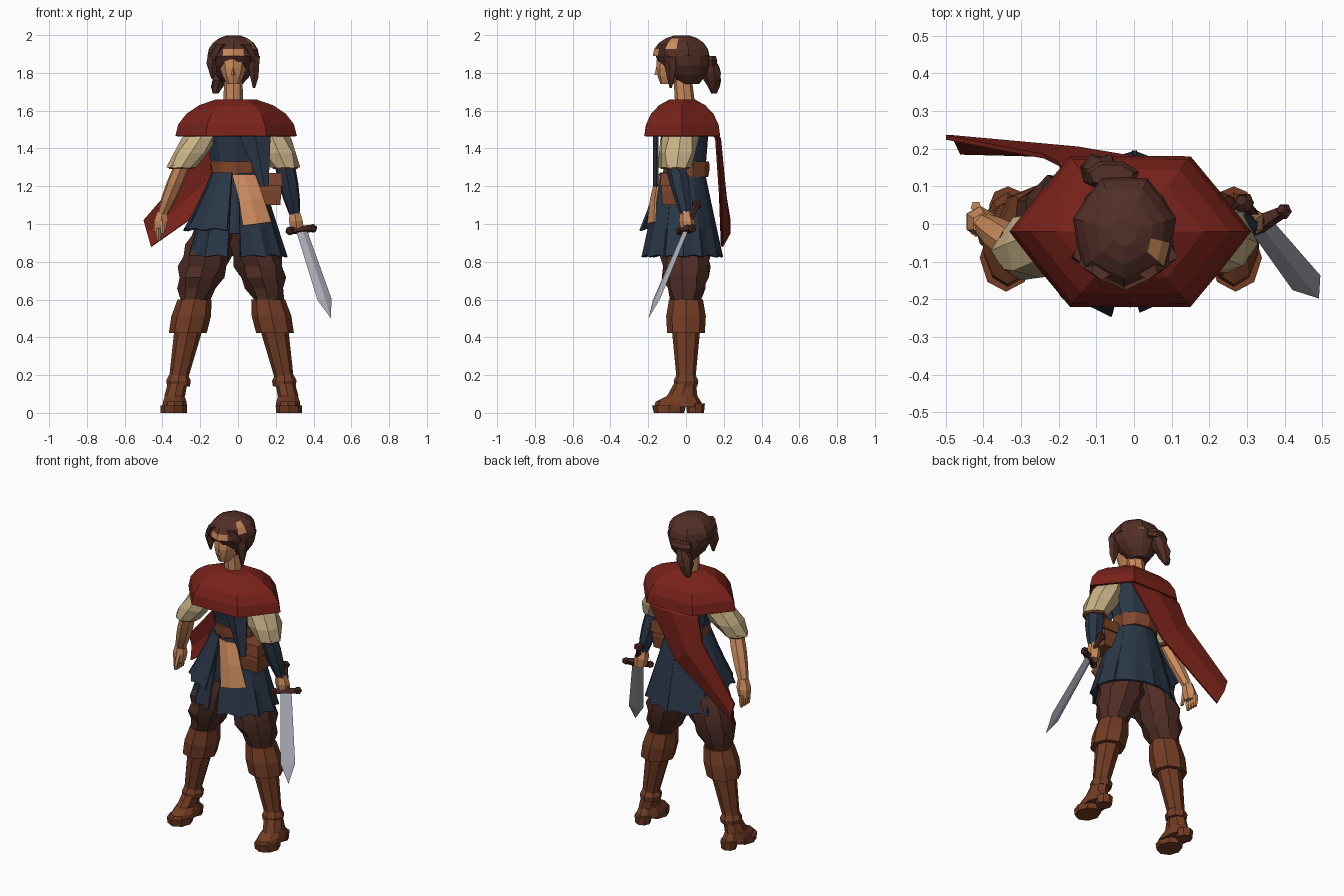
import bpy, bmesh, math
from mathutils import Vector, Matrix

cube = bpy.data.objects.get("Cube")
if cube:
    bpy.data.objects.remove(cube, do_unlink=True)


def colour(name, red, green, blue):
    material = bpy.data.materials.new(name)
    material.use_nodes = True
    material.diffuse_color = (red, green, blue, 1)
    shader = next(node for node in material.node_tree.nodes if node.type == 'BSDF_PRINCIPLED')
    shader.inputs["Base Color"].default_value = material.diffuse_color
    return material


cape_red = colour("cape red", .19, .016, .01)
navy = colour("navy cloth", .023, .038, .063)
skin = colour("skin tan", .6, .26, .11)
cream = colour("cream linen", .58, .45, .24)
boot_brown = colour("boot brown", .17, .046, .018)
leather = colour("belt leather", .21, .06, .024)
hair_brown = colour("hair brown", .085, .029, .02)
trouser_brown = colour("trouser brown", .08, .027, .019)
steel = colour("blade steel", .4, .41, .47)
hilt_brown = colour("hilt brown", .06, .02, .015)


def point(x, y, z):
    return Vector((x, y, z))


def build(name, rows, material, closed=True, base=True):
    """Join rows of points into a capped tube, or an open sheet."""
    count = len(rows[0])
    mesh = bmesh.new()
    grid = [[mesh.verts.new(p) for p in row] for row in rows]
    for lower, upper in zip(grid, grid[1:]):
        for i in range(count if closed else count - 1):
            j = (i + 1) % count
            mesh.faces.new((lower[i], lower[j], upper[j], upper[i]))
    if closed:
        mesh.faces.new(grid[-1])
        if base:
            mesh.faces.new(grid[0][::-1])
    bmesh.ops.recalc_face_normals(mesh, faces=mesh.faces)
    data = bpy.data.meshes.new(name)
    mesh.to_mesh(data)
    mesh.free()
    data.materials.append(material)
    part = bpy.data.objects.new(name, data)
    bpy.context.collection.objects.link(part)
    return part


def ring(centre, wide, deep, sides, ripple=0, turn=0):
    """Horizontal ellipse with its first corner to the front."""
    corners = []
    for i in range(sides):
        angle = math.tau * i / sides - math.pi / 2 + turn
        swell = 1 + ripple * (-1) ** i
        corners.append(centre + swell * point(wide * math.cos(angle), deep * math.sin(angle), 0))
    return corners


def taper(name, low, high, low_size, high_size, material, sides=8, steps=1, bulge=0, ripple=0, turn=0):
    """Tube between two points; a size is one radius or a width and depth."""
    sizes = [Vector((s, s)) if isinstance(s, float) else Vector(s) for s in (low_size, high_size)]
    rings = []
    for k in range(steps + 1):
        t = k / steps
        wide, deep = sizes[0].lerp(sizes[1], t) + Vector((bulge, bulge)) * math.sin(math.pi * t)
        rings.append(ring(low.lerp(high, t), wide, deep, sides, ripple * (-1) ** k, turn))
    return build(name, rings, material)


def dome(name, centre, wide, deep, height, material, sides, ripple, sweep):
    """Rounded cap, open below, ending at the sweep angle."""
    rings = []
    for k in range(5):
        angle = math.radians(sweep * k / 4)
        shrink = math.cos(angle)
        rings.append(ring(centre + point(0, 0, height * math.sin(angle)), wide * shrink, deep * shrink, sides, ripple))
    return build(name, rings, material, base=False)


def thicken(part):
    solid = part.modifiers.new("thickness", 'SOLIDIFY')
    solid.thickness, solid.offset = .012, 0


def strip(name, stations, material, fold):
    """Folded cloth through stations, each a centre and a half-width vector."""
    rows = []
    for centre, half in stations:
        rows.append((centre - half, centre + point(0, fold, 0), centre + half))
    thicken(build(name, rows, material, closed=False))


up = point(0, 0, 1)
stance = -.035

# Legs and boots
for side, s in (("right", -1), ("left", 1)):
    hip, knee, ankle, foot = (point(stance + s * out, y, z) for out, y, z in
                              ((.1, 0, .95), (.195, 0, .6), (.28, 0, .18), (.3, -.04, 0)))
    instep = foot + up * .09
    taper(side + "_trouser", knee, hip, .08, .11, trouser_brown, sides=9, steps=6, bulge=.035, ripple=.07)
    taper(side + "_boot_cuff", knee.lerp(ankle, .42), knee, .1, .09, boot_brown, steps=2, bulge=.01)
    taper(side + "_boot_shaft", ankle, knee, .05, .09, boot_brown)
    taper(side + "_ankle_strap", ankle - up * .04, ankle + up * .02, .06, .05, boot_brown, steps=2, bulge=.01)
    taper(side + "_shoe", foot + up * .03, foot + up * .06, (.07, .13), (.065, .12), boot_brown, sides=10)
    taper(side + "_vamp", foot + up * .06, instep + point(0, .02, 0), (.065, .12), (.055, .08), boot_brown, sides=10)
    taper(side + "_instep", instep + point(0, .02, 0), ankle, (.055, .08), .05, boot_brown)
    ball, heel = foot + point(s * .005, -.05, 0), foot + point(0, .09, 0)
    taper(side + "_sole", ball, ball + up * .04, (.07, .08), (.07, .09), boot_brown)
    taper(side + "_heel", heel, heel + up * .05, .045, .05, boot_brown)

# Body
waist, chest = point(-.01, 0, 1.25), point(-.01, -.01, 1.5)
taper("hips", waist - up * .3, waist, (.15, .1), (.12, .1), navy)
taper("torso", waist, chest, (.12, .1), (.18, .13), navy, sides=10, steps=2)
taper("shoulders", chest, chest + up * .12, (.18, .13), (.13, .09), navy, sides=10)
taper("belt", waist, waist + up * .08, (.135, .12), (.14, .125), leather, sides=10, steps=2, ripple=.02)
strip("vest_lapel", [(point(.09, -.15, 1.47), point(.08, 0, 0)), (point(.14, -.15, 1.2), point(.02, 0, 0))],
      navy, -.02)


# Skirt of overlapping panels, shorter and wider on the right
def skirt_panel(name, start, drop, flare):
    rows = []
    for k in range(4):
        fall = drop * k / 3
        row = []
        for column in range(5):
            angle = math.radians(start + 15 * column)
            pleat = (-1) ** column
            spread = 1 + (flare - 1 + .04 * pleat) * k / 3
            row.append(point((.125 + .3 * fall) * spread * math.cos(angle) - .01,
                             (.115 + .2 * fall) * spread * math.sin(angle) - .02,
                             1.27 - fall - .002 * k * pleat))
        rows.append(row)
    thicken(build(name, rows, navy, closed=False))


for panel in range(6):
    start = 57 * panel - 85
    skirt_panel("skirt_panel", start, .44, 1 if panel < 5 else .95)
    if panel > 3:
        skirt_panel("short_skirt_panel", start, .3, 1.25)

strip("waist_sash", [(point(.03, -.14, 1.26), point(.06, 0, 0)), (point(.07, -.17, 1.13), point(.065, .01, 0)),
                     (point(.1, -.185, 1), point(.075, .02, .01))], skin, -.015)
pouch = point(.16, -.06, 1.1)
taper("pouch", pouch, pouch + up * .15, .09, .09, leather, sides=4, steps=2, bulge=.01, turn=math.pi / 4)
taper("pouch_flap", pouch + up * .1, pouch + up * .17, .11, .1, leather, sides=4, turn=math.pi / 4)

# Arms
for side, elbow, wrist, girth, covering in (("right", point(-.3, -.07, 1.3), point(-.4, 0, 1.05), .045, skin),
                                            ("left", point(.25, -.05, 1.3), point(.3, 0, 1.05), .055, navy)):
    shoulder = point(math.copysign(.15, elbow.x), -.02, 1.53)
    taper(side + "_sleeve", elbow, shoulder, .075, .07, cream, steps=3, bulge=.025, ripple=.06)
    taper(side + "_sleeve_band", elbow - up * .01, elbow + up * .01, .065, .07, leather)
    taper(side + "_forearm", wrist, elbow, .03, girth, covering, sides=7, steps=3, bulge=.008)
    taper(side + "_hand", wrist + point(.05 * elbow.x, .01, -.09), wrist + up * .02, .035, .03, skin,
          sides=6, steps=2, bulge=.01)

# Right fingers
for finger in range(4):
    knuckle = point(-.42, .022 * finger - .02, .98)
    taper("right_finger", knuckle - up * .07, knuckle, .009, .015, skin, sides=5, steps=2, bulge=.003)
taper("right_thumb", point(-.4, -.05, .95), point(-.4, -.02, 1.03), .01, .018, skin, sides=5)

# Sword, built upright and then turned into the hand
axis = point(.15, -.19, -.45).normalized()
breadth = point(.85, .45, .1)
breadth = (breadth - breadth.project(axis)).normalized()
grip = Matrix((breadth, axis.cross(breadth), axis)).transposed().to_4x4()
grip.translation = point(.335, 0, .97)
hilt, shoulder, pommel = point(0, 0, 0), up * .42, up * -.15
sword = [taper("sword_blade", hilt, shoulder, (.032, .01), (.042, .01), steel, sides=4),
         taper("sword_tip", shoulder, up * .53, (.042, .01), .001, steel, sides=4),
         taper("sword_grip", pommel, hilt, .016, .018, hilt_brown, sides=6),
         taper("sword_pommel", pommel - up * .02, pommel + up * .02, .015, .015, hilt_brown,
               sides=6, steps=2, bulge=.015),
         taper("sword_guard", up * -.015, up * .015, (.08, .02), (.08, .02), hilt_brown, sides=6)]
for s in (-1, 1):
    knob = point(.07 * s, 0, 0)
    sword.append(taper("guard_knob", knob - up * .02, knob + up * .02, .012, .012, hilt_brown,
                       sides=6, steps=2, bulge=.012))
for part in sword:
    part.matrix_world = grip

# Head
middle = -.025
chin, brow, crown = point(middle, -.1, 1.74), point(middle, -.04, 1.87), point(middle, -.03, 1.96)
taper("neck", point(middle, 0, 1.58), point(middle, -.02, 1.8), .055, .047, skin)
taper("jaw", chin, brow, .035, (.08, .115), skin, sides=10, steps=3, bulge=.01)
taper("skull", brow, crown, (.08, .115), (.06, .09), skin, sides=10)
taper("nose", point(middle, -.145, 1.79), point(middle, -.145, 1.86), .022, .006, skin, sides=3)

# Hair, with bare patches beside the parting
hairline = point(middle, -.02, 1.89)
taper("hair_back", point(middle, .02, 1.74), hairline, .05, (.13, .145), hair_brown, sides=14, steps=3, bulge=.02,
      ripple=.03)
hair = dome("hair_cap", hairline, .135, .15, .112, hair_brown, sides=14, ripple=.04, sweep=75)
hair.data.materials.append(skin)
for face in hair.data.polygons:
    offset = face.center - hairline
    forehead = offset.y < -.1 and .02 < abs(offset.x) < .08 and offset.z < .04
    patch = offset.x > .07 and -.07 < offset.y < 0 and .05 < offset.z < .09
    face.material_index = int(forehead or patch)
for side, s, drop in (("right", -1, .12), ("left", 1, .17)):
    temple = hairline + point(.11 * s, -.06, 0)
    parting = hairline + point(.06 * s, -.1, .06)
    taper(side + "_lock", temple - up * drop, temple, .006, .03, hair_brown, sides=5, steps=3, bulge=.01, ripple=.1)
    taper(side + "_fringe", temple - up * .04, parting, .02, .03, hair_brown, sides=5, steps=2, bulge=.01)
knot = point(-.06, .13, 1.87)
taper("hair_knot", knot - up * .03, knot + up * .02, (.07, .03), (.06, .03), hair_brown, sides=7, steps=2, bulge=.01)
taper("ponytail", point(-.12, .15, 1.69), knot, .015, .03, hair_brown, sides=7, steps=5, bulge=.025, ripple=.1)

# Shoulder cape and its long tail blown to the right
thicken(dome("shoulder_cape", point(-.01, -.02, 1.465), .295, .21, .2, cape_red, sides=12, ripple=-.07, sweep=70))
strip("cape_tail", [(point(-.02, .07, 1.6), point(.13, 0, 0)),
                    (point(-.03, .16, 1.45), point(.17, 0, 0)),
                    (point(-.15, .18, 1.24), point(.09, 0, -.08)),
                    (point(-.48, .21, .95), point(.02, -.02, -.07))], cape_red, .02)
